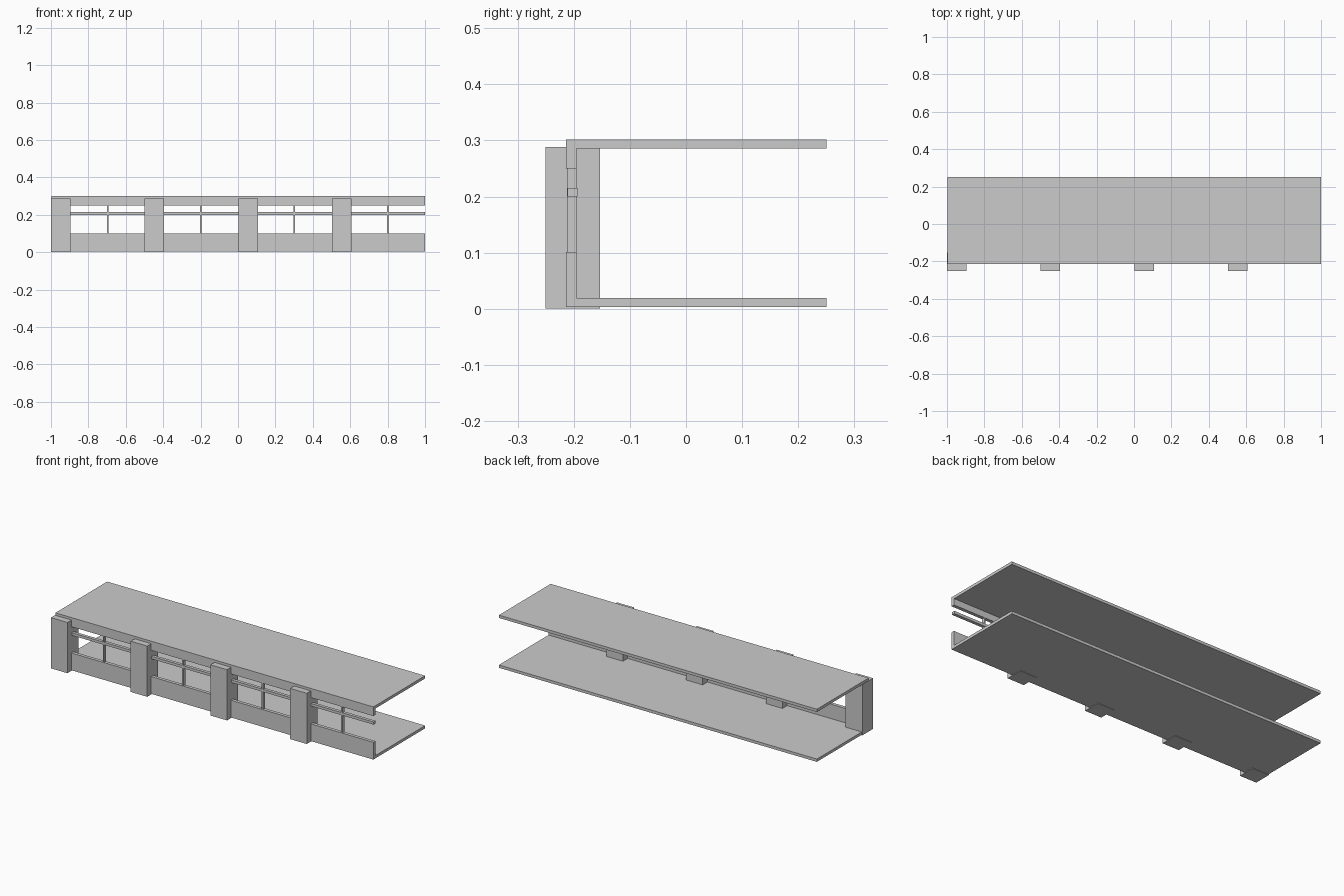
import bpy, bmesh

if "Cube" in bpy.data.objects:
    bpy.data.objects.remove(bpy.data.objects["Cube"])

X0, X1 = -0.997, 1.0      # storey length


def box(name, x, y, z):
    """Box from (min, max) ranges on each axis."""
    bm = bmesh.new()
    bmesh.ops.create_cube(bm, size=1)
    for v in bm.verts:
        v.co = [r[0] if c < 0 else r[1] for c, r in zip(v.co, (x, y, z))]
    return finish(name, bm)


def extrude_x(name, profile):
    """Extrude a (y, z) profile along the storey length."""
    bm = bmesh.new()
    face = bm.faces.new([bm.verts.new((X0, y, z)) for y, z in profile])
    ext = bmesh.ops.extrude_face_region(bm, geom=[face], use_keep_orig=True)
    for v in ext["geom"]:
        if isinstance(v, bmesh.types.BMVert):
            v.co.x = X1
    bmesh.ops.recalc_face_normals(bm, faces=bm.faces)
    return finish(name, bm)


def finish(name, bm):
    mesh = bpy.data.meshes.new(name)
    bm.to_mesh(mesh)
    bm.free()
    ob = bpy.data.objects.new(name, mesh)
    bpy.context.collection.objects.link(ob)
    return ob


# Floor slab with sill wall, roof slab with lintel
F, B, W = -0.214, 0.25, -0.195
extrude_x("floor_and_sill", [(F, 0.003), (B, 0.003), (B, 0.019),
                             (W, 0.019), (W, 0.101), (F, 0.101)])
extrude_x("roof_and_lintel", [(F, 0.302), (F, 0.25), (W, 0.25),
                              (W, 0.286), (B, 0.286), (B, 0.302)])

# Horizontal window bar
box("window_rail", (X0, X1), (-0.211, -0.193), (0.2, 0.215))

# Four bays: one column and one thin mullion each
for i in range(4):
    x = -1 + 0.501 * i
    box(f"column_{i + 1}", (x, x + 0.104), (-0.25, -0.153), (0, 0.288))
    m = -0.697 + 0.499 * i
    box(f"mullion_{i + 1}", (m - 0.004, m + 0.004), (-0.212, -0.195), (0.098, 0.252))
